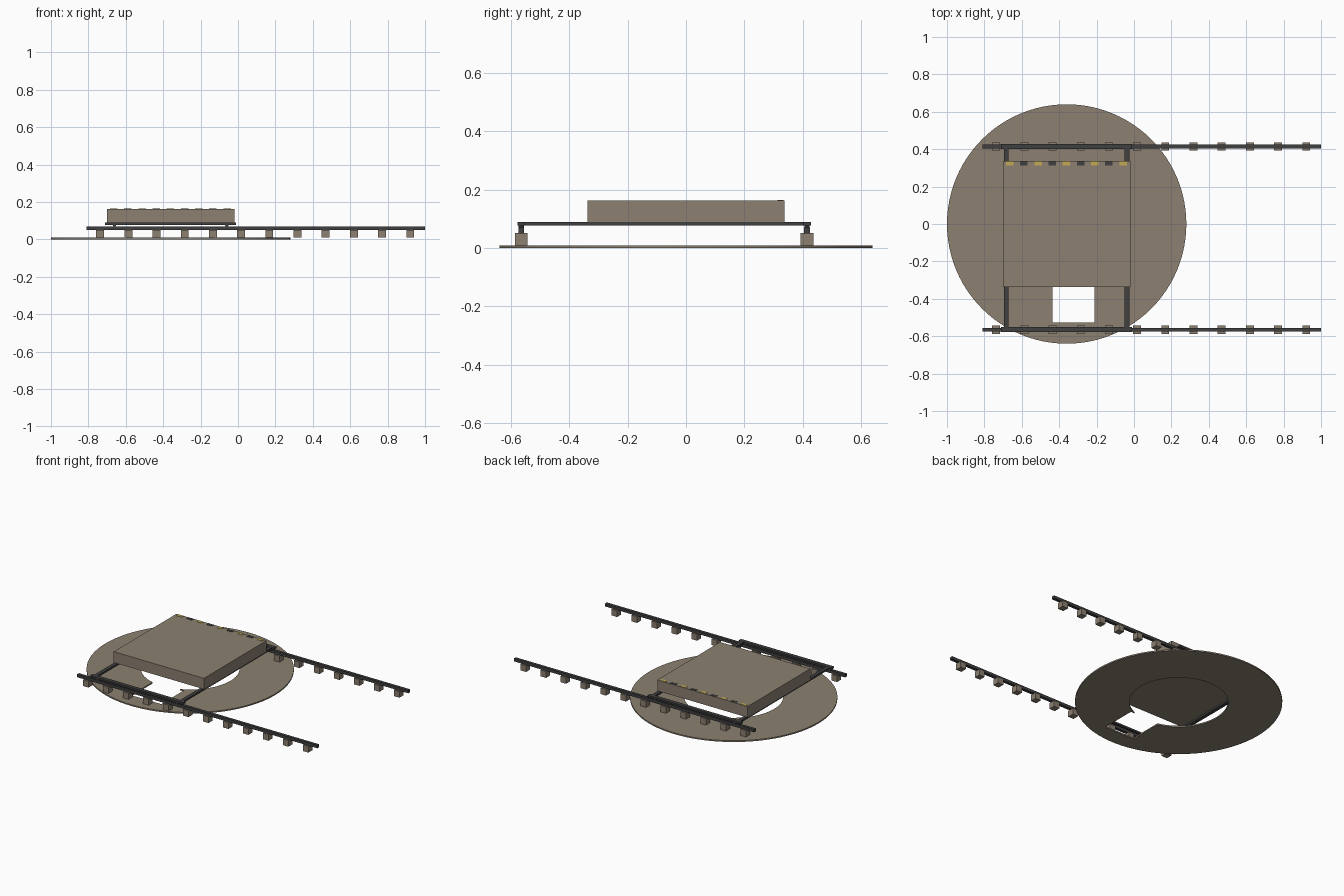
import bpy

if "Cube" in bpy.data.objects:
    bpy.data.objects.remove(bpy.data.objects["Cube"])

def material(name, rgb):
    m = bpy.data.materials.new(name)
    m.diffuse_color = (*rgb, 1)
    m.use_nodes = True
    m.node_tree.nodes["Principled BSDF"].inputs["Base Color"].default_value = m.diffuse_color
    return m

CONCRETE = material("concrete", (0.262, 0.216, 0.165))
STEEL = material("dark_steel", (0.05, 0.05, 0.052))
YELLOW = material("warning_yellow", (0.55, 0.40, 0.09))

def box(name, x, y, z, mat):
    """Box from (min, max) ranges."""
    bpy.ops.mesh.primitive_cube_add(size=1, location=[(r[0] + r[1]) / 2 for r in (x, y, z)])
    ob = bpy.context.object
    ob.name = name
    ob.scale = [r[1] - r[0] for r in (x, y, z)]
    bpy.ops.object.transform_apply(location=False, rotation=False, scale=True)
    ob.data.materials.append(mat)
    return ob

def cylinder(name, r, depth, loc, mat, verts=96, rot=(0, 0, 0)):
    bpy.ops.mesh.primitive_cylinder_add(vertices=verts, radius=r, depth=depth, location=loc, rotation=rot)
    ob = bpy.context.object
    ob.name = name
    ob.data.materials.append(mat)
    return ob

def cut(ob, cutter):
    mod = ob.modifiers.new("cut", 'BOOLEAN')
    mod.operation = 'DIFFERENCE'
    mod.solver = 'EXACT'
    mod.object = cutter
    bpy.context.view_layer.objects.active = ob
    bpy.ops.object.modifier_apply(modifier=mod.name)
    bpy.data.objects.remove(cutter)

CX = -0.36
RAILS = {"front": -0.565, "back": 0.415}

# round apron with shaft opening and access notch
apron = cylinder("round_apron", 0.64, 0.009, (CX, 0, 0.0045), CONCRETE)
cut(apron, cylinder("shaft_cutter", 0.305, 0.1, (CX, 0, 0), CONCRETE))
cut(apron, box("notch_cutter", (-0.437, -0.21), (-0.527, -0.28), (-0.05, 0.05), CONCRETE))

for side, y in RAILS.items():
    # rail on support blocks
    box(f"{side}_rail", (-0.81, 1.0), (y - 0.01, y + 0.01), (0.05, 0.07), STEEL)
    for i in range(12):
        x = -0.737 + 0.1507 * i
        box(f"{side}_support_block", (x - 0.021, x + 0.021), (y - 0.022, y + 0.022), (0.009, 0.051), CONCRETE)
    # carriage end beam and wheels
    box(f"{side}_end_beam", (-0.71, -0.01), (y - 0.013, y + 0.013), (0.078, 0.09), STEEL)
    for x in (-0.66, -0.06):
        cylinder(f"{side}_wheel", 0.009, 0.018, (x, y, 0.077), STEEL, 16, (1.5708, 0, 0))

# carriage cross beams
for x in (-0.683, -0.037):
    box("cross_beam", (x - 0.0125, x + 0.0125), (RAILS["front"], RAILS["back"]), (0.077, 0.0895), STEEL)

# sliding lid with warning stripe plates
box("sliding_lid", (-0.70, -0.02), (-0.338, 0.338), (0.089, 0.163), CONCRETE)
for i in range(9):
    x = -0.664 + 0.0757 * i
    box("stripe_plate", (x - 0.02, x + 0.02), (0.314, 0.335), (0.162, 0.165), STEEL if i % 2 else YELLOW)
